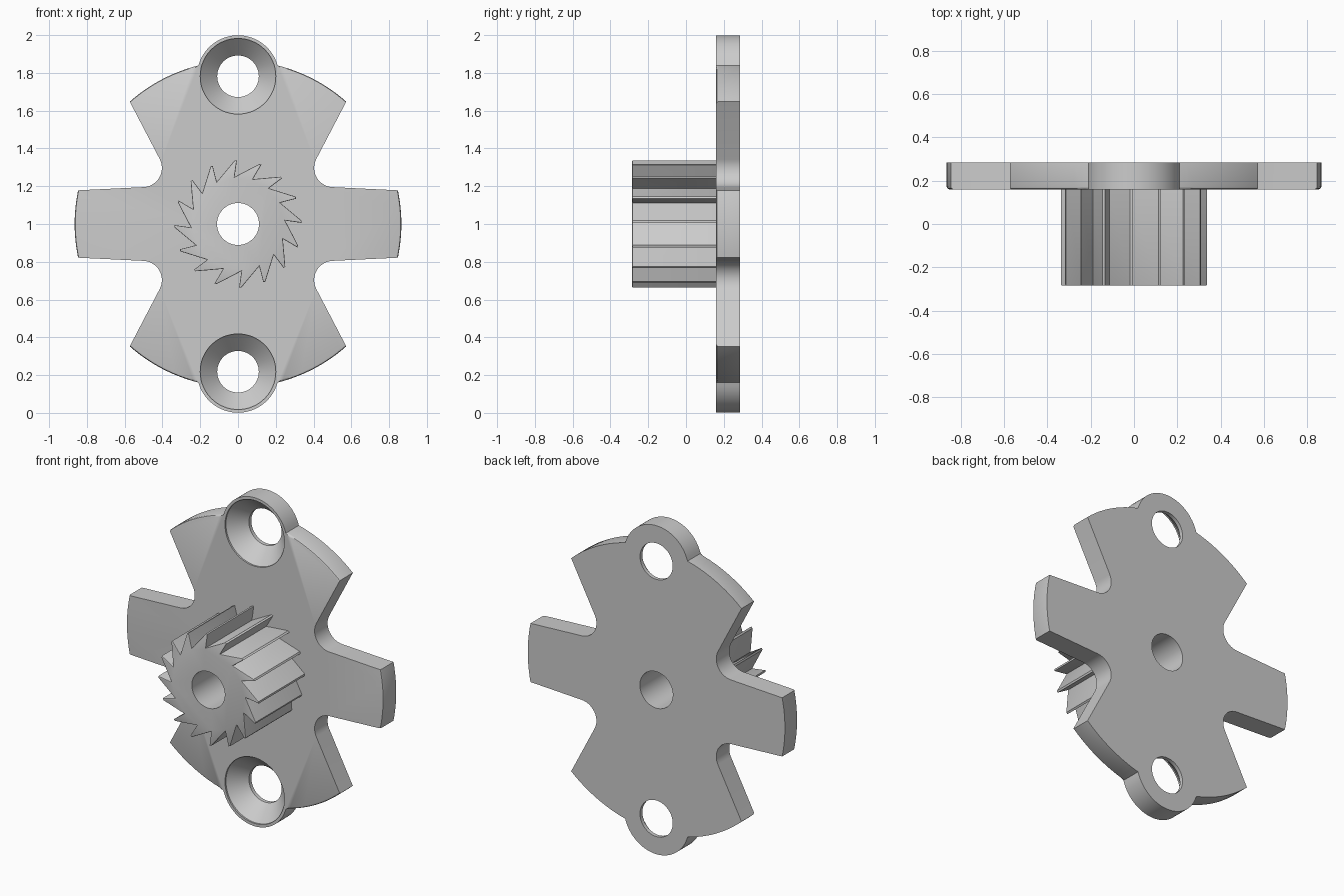
import bpy, bmesh
from math import sin, cos, radians, hypot

if "Cube" in bpy.data.objects:
    bpy.data.objects.remove(bpy.data.objects["Cube"], do_unlink=True)

MID_Z = 1.0
FRONT, JOIN, BACK = -0.285, 0.16, 0.285
RIM = 0.865
BOSS_Z = 0.782

grey = bpy.data.materials.new("plain grey")
grey.use_nodes = True
grey.diffuse_color = (0.6, 0.6, 0.6, 1)
grey.node_tree.nodes["Principled BSDF"].inputs["Base Color"].default_value = (0.6, 0.6, 0.6, 1)


def arc(cx, cz, r, start, end, steps):
    angles = [radians(start + (end - start) * i / steps) for i in range(steps + 1)]
    return [(cx + r * cos(a), cz + r * sin(a)) for a in angles]


def add_object(name, bm):
    bmesh.ops.recalc_face_normals(bm, faces=bm.faces[:])
    mesh = bpy.data.meshes.new(name)
    bm.to_mesh(mesh)
    bm.free()
    mesh.materials.append(grey)
    ob = bpy.data.objects.new(name, mesh)
    bpy.context.collection.objects.link(ob)
    return ob


def prism(name, outline, y0, y1, round_size, rounded):
    """Extrude an x-z outline along y and round chosen front edges."""
    bm = bmesh.new()
    face = bm.faces.new([bm.verts.new((x, y0, MID_Z + z)) for x, z in outline])
    front = [e for e in face.edges if all(rounded(v.co) for v in e.verts)]
    ext = bmesh.ops.extrude_face_region(bm, geom=[face], use_keep_orig=True)
    moved = [g for g in ext["geom"] if isinstance(g, bmesh.types.BMVert)]
    bmesh.ops.translate(bm, verts=moved, vec=(0, y1 - y0, 0))
    bmesh.ops.recalc_face_normals(bm, faces=bm.faces[:])
    bmesh.ops.bevel(bm, geom=front, offset=round_size, segments=2,
                    affect='EDGES', profile=0.5, clamp_overlap=True)
    return add_object(name, bm)


def cut(ob, z, profile, sides=64):
    """Cut a turned hole, given as (radius, y) points, through ob."""
    bm = bmesh.new()
    rings = [[bm.verts.new((x, y, z + h)) for x, h in arc(0, 0, r, 0, 360, sides)[:-1]]
             for r, y in profile]
    for a, b in zip(rings, rings[1:]):
        for i in range(sides):
            j = (i + 1) % sides
            bm.faces.new((a[i], a[j], b[j], b[i]))
    bm.faces.new(rings[0])
    bm.faces.new(rings[-1])
    cutter = add_object("hole_cutter", bm)
    cutter.hide_render = True
    mod = ob.modifiers.new("hole", 'BOOLEAN')
    mod.operation, mod.solver, mod.object = 'DIFFERENCE', 'EXACT', cutter
    bpy.context.view_layer.objects.active = ob
    bpy.ops.object.modifier_apply(modifier=mod.name)
    bpy.data.objects.remove(cutter, do_unlink=True)


# Plate: one quarter outline (arm, notch fillet, fan, boss), mirrored twice
quarter = (arc(0, 0, RIM, 0, 11.9, 6)
           + arc(0.505, 0.297, 0.102, 267, 153, 14)
           + arc(0, 0, RIM, 48.5, 75.95, 12)
           + arc(0, BOSS_Z, 0.217, 15.2, 90, 16)[1:])
half = quarter + [(-x, z) for x, z in reversed(quarter)][1:]
outline = half + [(x, -z) for x, z in reversed(half)][1:-1]
plate = prism("mounting_plate", outline, JOIN, BACK, 0.012,
              lambda p: abs(hypot(p.x, p.z - MID_Z) - RIM) < 0.001)

# Ratchet gear: sixteen swept saw teeth
teeth = 16
gear_outline = []
for i in range(teeth):
    base = 360 * i / teeth + 1
    for r, turn in ((0.25, 3.2), (0.337, 0), (0.337, 2)):
        a = radians(base + turn)
        gear_outline.append((r * cos(a), r * sin(a)))
gear = prism("ratchet_gear", gear_outline, FRONT, JOIN, 0.005, lambda p: True)

# Countersunk screw holes and the centre bore
for side in (-1, 1):
    cut(plate, MID_Z + side * BOSS_Z,
        [(0.2, 0.1), (0.2, 0.17), (0.11, 0.262), (0.11, 0.35)])
for ob in (plate, gear):
    cut(ob, MID_Z, [(0.111, -0.4), (0.111, 0.4)])

# Smooth the curved walls, keep edges sharp
for ob in (plate, gear):
    bpy.ops.object.select_all(action='DESELECT')
    ob.select_set(True)
    bpy.context.view_layer.objects.active = ob
    bpy.ops.object.shade_smooth_by_angle(angle=radians(30))
